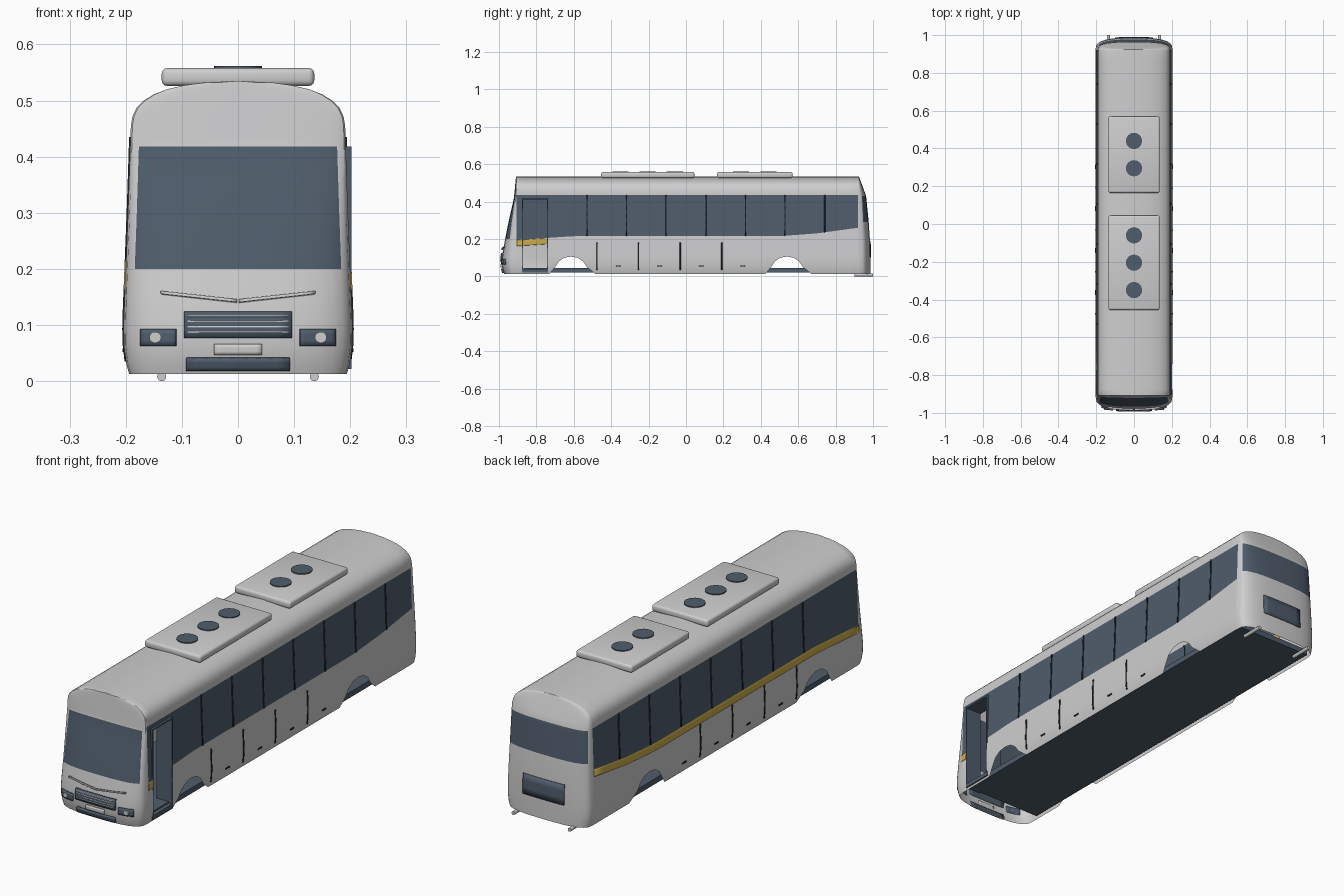
import bpy, bmesh, math
from mathutils import Vector

if "Cube" in bpy.data.objects:
    bpy.data.objects.remove(bpy.data.objects["Cube"])


def material(name, rgb):
    m = bpy.data.materials.new(name)
    m.use_nodes = True
    m.diffuse_color = (*rgb, 1)
    bsdf = next(n for n in m.node_tree.nodes if n.type == "BSDF_PRINCIPLED")
    bsdf.inputs["Base Color"].default_value = (*rgb, 1)
    return m


PAINT = material("light grey paint", (.62, .62, .63))
GLASS = material("slate glass", (.08, .11, .15))
YELLOW = material("yellow stripe", (.62, .42, .07))
SEAM = material("dark seam", (.02, .025, .03))

FRONT, BACK = -.905, .92      # ends of the straight side walls


def interp(table, v):
    if v <= table[0][0]:
        return table[0][1]
    for (a, fa), (b, fb) in zip(table, table[1:]):
        if v <= b:
            return fa + (fb - fa) * (v - a) / (b - a)
    return table[-1][1]


# Cross-section half width by height, end bulge by height, lower window line
WIDTH = [(.013, .194), (.03, .199), (.06, .203), (.1, .204), (.2, .2), (.3, .196), (.42, .192)]
ROOF = [(.455, .191), (.472, .188), (.487, .181), (.5, .168), (.511, .15),
        (.52, .127), (.527, .097), (.532, .062), (.535, 0)]
BULGE = {-1: [(.013, .068), (.05, .08), (.1, .08), (.2, .062), (.3, .042), (.418, .015), (.535, .004)],
         1: [(.013, .066), (.1, .066), (.2, .063), (.3, .056), (.43, .043), (.48, .025), (.535, .004)]}
WINDOW_LINE = [(FRONT, .195), (-.6, .215), (.5, .215), (.7, .23), (BACK, .26)]
ARCH = [(-.115, .013), (-.085, .05), (-.065, .08), (-.035, .1), (0, .106),
        (.035, .1), (.065, .08), (.085, .05), (.13, .013)]
ARCH_CENTRES = (-.615, .54)


def half_width(z):
    return interp(WIDTH + ROOF, z)


def window_line(y):
    return interp(WINDOW_LINE, y)


def end_y(end, x, z):
    t = min(abs(x) / max(half_width(z), .001), 1)
    edge = FRONT if end < 0 else BACK
    return edge + end * interp(BULGE[end], z) * (1 - t ** 3) ** (1 / 3)


def add_grid(bm, rows, rule):
    verts = [[bm.verts.new(p) for p in row] for row in rows]
    for i in range(len(rows) - 1):
        for j in range(len(rows[0]) - 1):
            index = rule(i, j)
            if index is not None:
                f = bm.faces.new((verts[i][j], verts[i][j + 1], verts[i + 1][j + 1], verts[i + 1][j]))
                f.material_index = index


def finish(name, bm, mats, weld=.0004, thickness=0):
    bmesh.ops.remove_doubles(bm, verts=bm.verts, dist=weld)
    bmesh.ops.recalc_face_normals(bm, faces=bm.faces)
    mesh = bpy.data.meshes.new(name)
    bm.to_mesh(mesh)
    bm.free()
    obj = bpy.data.objects.new(name, mesh)
    bpy.context.collection.objects.link(obj)
    for m in mats:
        mesh.materials.append(m)
    if thickness:
        mod = obj.modifiers.new("thickness", "SOLIDIFY")
        mod.thickness, mod.offset = thickness, 0
    bpy.ops.object.select_all(action="DESELECT")
    obj.select_set(True)
    bpy.context.view_layer.objects.active = obj
    bpy.ops.object.shade_smooth_by_angle(angle=math.radians(35))
    return obj


def box(name, lo, hi, mat, bevel=0):
    bm = bmesh.new()
    bmesh.ops.create_cube(bm, size=1)
    for v in bm.verts:
        v.co = Vector([a + (b - a) * (c + .5) for a, b, c in zip(lo, hi, v.co)])
    if bevel:
        bmesh.ops.bevel(bm, geom=bm.edges[:], offset=bevel, segments=3, profile=.5, affect="EDGES")
    return finish(name, bm, [mat])


def cylinder(name, centre, radius, depth, mat, along_y=False):
    bm = bmesh.new()
    bmesh.ops.create_cone(bm, cap_ends=True, segments=24, radius1=radius, radius2=radius, depth=depth)
    obj = finish(name, bm, [mat])
    obj.location = centre
    obj.rotation_euler.x = math.pi / 2 if along_y else 0
    return obj


def spread(a, b, n):
    return [a + (b - a) * k / n for k in range(n + 1)]


# Thin plates that follow the side walls or the rounded ends
def side_plate(name, side, y0, y1, low, high, mat, off=.001, n=1):
    bm = bmesh.new()
    cols = []
    for y in spread(y0, y1, n):
        cols.append([(side * (half_width(z) + off), y, z) for z in spread(low(y), high(y), 5)])
    add_grid(bm, cols, lambda i, j: 0)
    return finish(name, bm, [mat], thickness=.003)


def end_plate(name, end, x0, x1, low, high, mat, off=.003, thick=.009):
    bm = bmesh.new()
    cols = []
    for x in spread(x0, x1, 8):
        cols.append([(x, end_y(end, x, z) + end * off, z) for z in spread(low(x), high(x), 3)])
    add_grid(bm, cols, lambda i, j: 0)
    return finish(name, bm, [mat], thickness=thick)


def const(v):
    return lambda _: v


# Body shell: side walls with wheel arches, window bands and door opening
stations = {FRONT, -.875, -.74, -.3, 0, .3, .7, .76, .82, .87, BACK}
stations |= {c + dy for c in ARCH_CENTRES for dy, _ in ARCH}
stations = sorted(stations)


def wall_height(z, y):
    if z == "window":
        return window_line(y)
    arch = max(interp(ARCH, y - c) for c in ARCH_CENTRES)
    return max(z, arch)


levels = [.013, .03, .06, .1, .13, "window", .3, .36, .415, .435] + [z for z, _ in ROOF]
body = bmesh.new()
for side in (-1, 1):
    rows = []
    for level in levels:
        heights = [(y, wall_height(level, y)) for y in stations]
        rows.append([(side * half_width(z), y, z) for y, z in heights])

    def wall_rule(i, j, side=side):
        if side > 0 and 1 <= i <= 7 and -.876 < stations[j] < -.745:
            return None
        return 1 if 5 <= i <= 8 else 0
    add_grid(body, rows, wall_rule)

# Body shell: rounded front and back with windscreen and rear window
half = [.3, .55, .72, .84, .92, .96, .985, 1]
ts = [-t for t in reversed(half)] + [0] + half
cap_levels = [.013, .03, .06, .1, .15, .2, .25, .29, .36, .418, .43] + [z for z, _ in ROOF]
for end, low, high, reach in ((-1, .2, .418, .92), (1, .29, .43, .96)):
    rows = []
    for z in cap_levels:
        w = half_width(z)
        edge = FRONT if end < 0 else BACK
        rows.append([(t * w, edge + end * interp(BULGE[end], z) * (1 - abs(t) ** 3) ** (1 / 3), z) for t in ts])

    def cap_rule(i, j):
        inside = low - .001 < cap_levels[i] and cap_levels[i + 1] < high + .001
        return 1 if inside and max(abs(ts[j]), abs(ts[j + 1])) < reach + .001 else 0
    add_grid(body, rows, cap_rule)
finish("body_shell", body, [PAINT, GLASS])

# Stripe under the windows
for side, stop in ((-1, BACK), (1, -.877)):
    side_plate("stripe", side, FRONT, stop, lambda y: window_line(y) - .033,
               lambda y: window_line(y) - .002, YELLOW, n=24)

# Window seams, locker seams and locker handles
for side in (-1, 1):
    for k in range(7):
        y = -.53 + .212 * k
        side_plate("window_seam", side, y - .003, y + .003, window_line, const(.435), SEAM)
    for k in range(4):
        y = -.475 + .222 * k
        side_plate("locker_seam", side, y - .003, y + .003, const(.035), const(.18), SEAM)
        side_plate("locker_handle", side, y + .1, y + .125, const(.052), const(.058), SEAM, off=.002)

# Open doorway frame and step
for name, y0, y1, z0, z1 in (("door_front_jamb", -.878, -.872, .025, .418),
                             ("door_rear_jamb", -.743, -.737, .025, .418),
                             ("door_header", -.878, -.737, .412, .418),
                             ("door_step", -.878, -.737, .022, .04)):
    box(name, (.125, y0, z0), (.202, y1, z1), GLASS)

# Floor slab
box("floor", (-.185, -.87, .022), (.185, .93, .046), GLASS)

# Roof units with fans
for y0, y1, fans in ((-.455, .045, (-.35, -.205, -.06)), (.165, .57, (.295, .44))):
    box("roof_unit", (-.136, y0, .526), (.136, y1, .558), PAINT, bevel=.01)
    for y in fans:
        cylinder("roof_fan", (0, y, .559), .043, .006, GLASS)

# Front grille, bumper intake and number plate
end_plate("grille", -1, -.096, .096, const(.077), const(.123), GLASS)
for k in range(4):
    z = .086 + .0095 * k
    end_plate("grille_bar", -1, -.09, .09, const(z), const(z + .0025), PAINT, off=.007, thick=.003)
end_plate("bumper_intake", -1, -.092, .092, const(.019), const(.041), GLASS)
end_plate("number_plate", -1, -.043, .043, const(.047), const(.066), PAINT)

# Headlights and wipers
for side in (-1, 1):
    a, b = sorted((side * .11, side * .173))
    end_plate("headlight", -1, a, b, const(.063), const(.093), GLASS)
    cylinder("headlight_lens", (side * .148, end_y(-1, .148, .078) - .006, .078), .01, .012, PAINT, True)
    a, b = sorted((side * .002, side * .137))
    end_plate("wiper", -1, a, b, lambda x: .14 + .11 * abs(x), lambda x: .145 + .11 * abs(x), PAINT, off=.005)

# Rear panel and exhaust pipes
end_plate("rear_panel", 1, -.1, .1, const(.1), const(.188), GLASS, off=.001, thick=.006)
for side in (-1, 1):
    cylinder("exhaust_pipe", (side * .136, .95, .008), .008, .1, PAINT, True)
